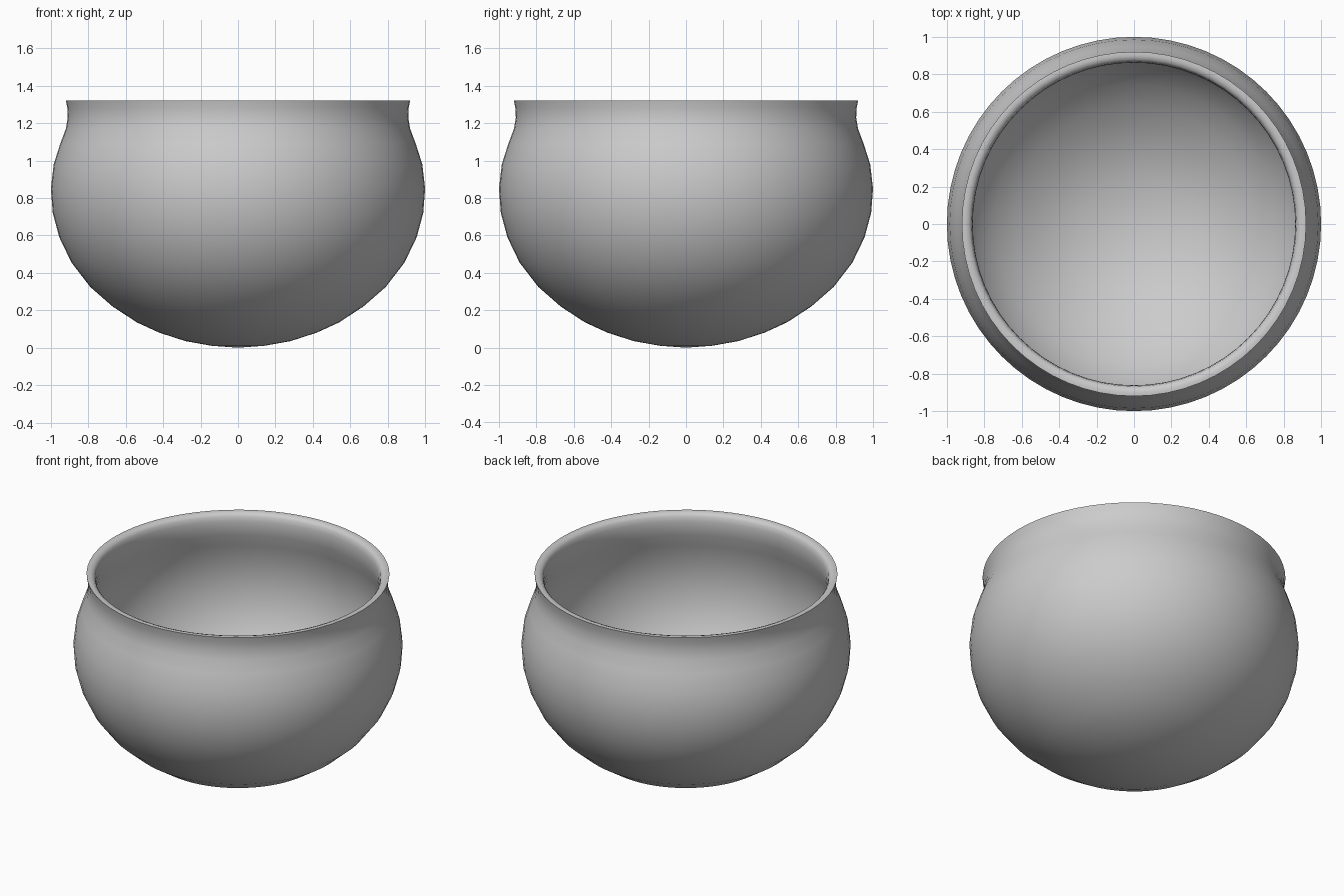
import bpy

cube = bpy.data.objects.get("Cube")
if cube:
    bpy.data.objects.remove(cube, do_unlink=True)

SEGMENTS = 64

# Grey clay colour
clay = bpy.data.materials.new("grey clay")
clay.use_nodes = True
grey = (0.6, 0.6, 0.6, 1)
clay.diffuse_color = grey
clay.node_tree.nodes["Principled BSDF"].inputs["Base Color"].default_value = grey

# Wall profile as (radius, height): outside going up, over the lip, inside going down
outside = [(0, 0), (.14, .01), (.28, .035), (.42, .08), (.54, .135), (.67, .22),
           (.79, .325), (.89, .455), (.955, .59), (.99, .72), (1, .85), (.985, .98),
           (.95, 1.09), (.92, 1.17), (.91, 1.23), (.912, 1.28), (.92, 1.32)]
lip = [(.90, 1.322), (.88, 1.315), (.868, 1.30), (.863, 1.27)]
inside = [(.862, 1.23), (.872, 1.17), (.90, 1.09), (.932, .98), (.945, .85),
          (.935, .72), (.90, .60), (.84, .48), (.75, .37), (.64, .275),
          (.51, .19), (.40, .135), (.27, .09), (.13, .065), (0, .055)]
profile = outside + lip + inside

# Bowl: spin the profile around the vertical axis
mesh = bpy.data.meshes.new("bowl")
mesh.from_pydata([(r, 0, z) for r, z in profile],
                 [(i, i + 1) for i in range(len(profile) - 1)], [])
mesh.materials.append(clay)
bowl = bpy.data.objects.new("bowl", mesh)
bpy.context.collection.objects.link(bowl)

spin = bowl.modifiers.new("spin", 'SCREW')
spin.axis = 'Z'
spin.steps = spin.render_steps = SEGMENTS
spin.use_merge_vertices = True
spin.merge_threshold = 0.0005
spin.use_normal_calculate = True

# Apply the spin and shade smoothly, keeping the outer lip edge sharp
bpy.ops.object.select_all(action='DESELECT')
bowl.select_set(True)
bpy.context.view_layer.objects.active = bowl
bpy.ops.object.modifier_apply(modifier=spin.name)
bpy.ops.object.mode_set(mode='EDIT')
bpy.ops.mesh.select_all(action='SELECT')
bpy.ops.mesh.normals_make_consistent(inside=False)
bpy.ops.object.mode_set(mode='OBJECT')
bpy.ops.object.shade_smooth_by_angle(angle=0.8)
